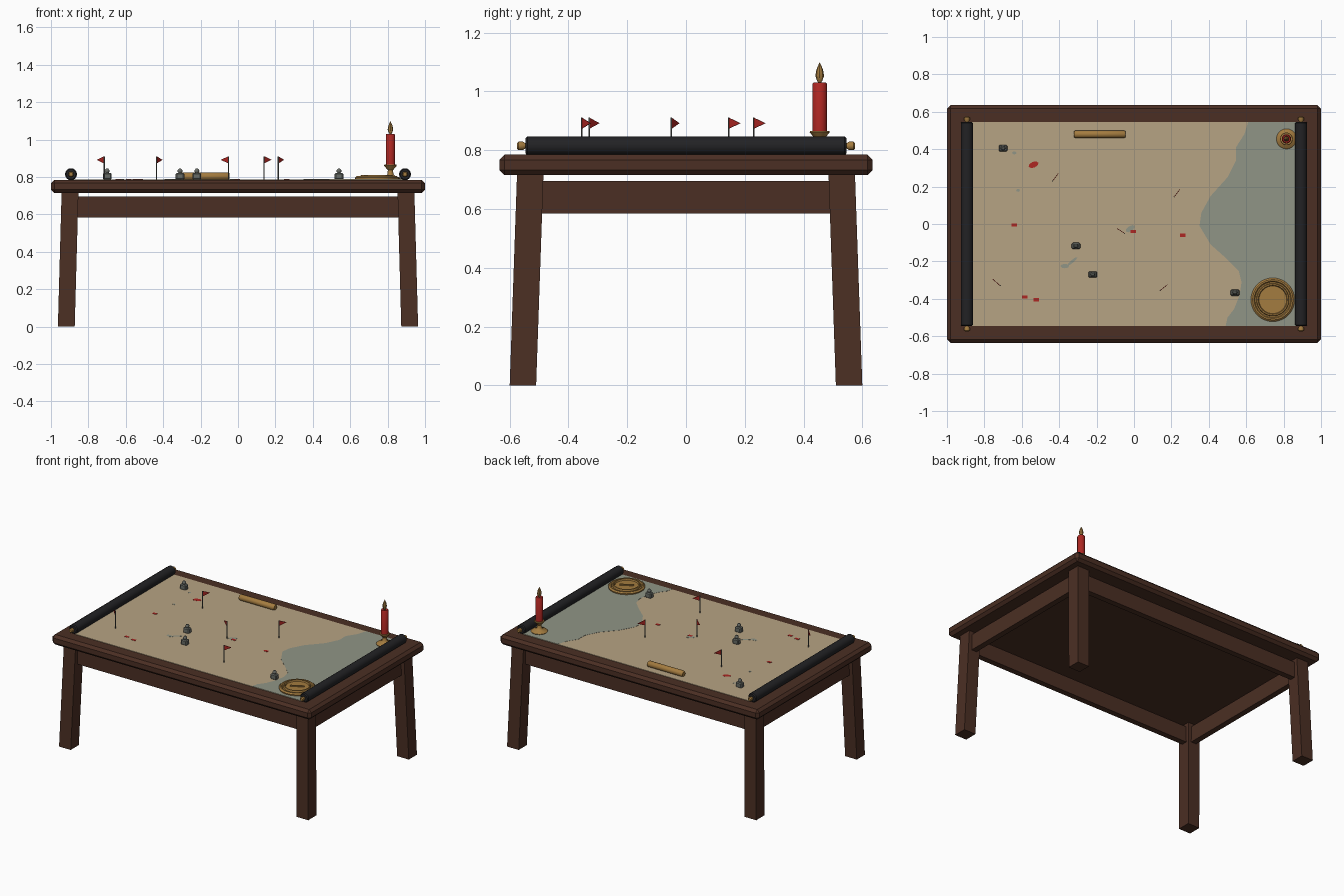
import bpy, bmesh, math
from mathutils import Vector, Matrix

old = bpy.data.objects.get("Cube")
if old:
    bpy.data.objects.remove(old)

TOP = 0.785          # height of the table surface
MAP_TOP = TOP + 0.003


def material(name, rgb):
    m = bpy.data.materials.new(name)
    m.use_nodes = True
    colour = (*rgb, 1)
    m.diffuse_color = colour
    bsdf = m.node_tree.nodes["Principled BSDF"]
    bsdf.inputs["Base Color"].default_value = colour
    bsdf.inputs["Roughness"].default_value = 0.8
    return m


WOOD = material("dark wood", (0.07, 0.028, 0.017))
PAPER = material("parchment", (0.47, 0.37, 0.23))
SEA = material("sea grey", (0.28, 0.30, 0.24))
BLACK = material("black leather", (0.016, 0.016, 0.018))
BRASS = material("brass", (0.37, 0.20, 0.05))
RED = material("red", (0.42, 0.02, 0.016))
PEWTER = material("pewter", (0.14, 0.15, 0.135))


def finish(name, bm, mat, smooth=False):
    bmesh.ops.recalc_face_normals(bm, faces=bm.faces)
    mesh = bpy.data.meshes.new(name)
    bm.to_mesh(mesh)
    bm.free()
    ob = bpy.data.objects.new(name, mesh)
    bpy.context.collection.objects.link(ob)
    mesh.materials.append(mat)
    if smooth:
        bpy.ops.object.select_all(action='DESELECT')
        ob.select_set(True)
        bpy.context.view_layer.objects.active = ob
        bpy.ops.object.shade_smooth_by_angle(angle=math.radians(40))
    return ob


def box(name, centre, size, mat, bevel=0, turn=0):
    bm = bmesh.new()
    bmesh.ops.create_cube(bm, size=1)
    bmesh.ops.scale(bm, vec=size, verts=bm.verts)
    if bevel:
        bmesh.ops.bevel(bm, geom=bm.edges[:], offset=bevel, segments=1, affect='EDGES')
    bmesh.ops.rotate(bm, matrix=Matrix.Rotation(turn, 3, 'Z'), verts=bm.verts)
    bmesh.ops.translate(bm, vec=centre, verts=bm.verts)
    return finish(name, bm, mat)


def lathe(name, origin, profile, mat, sides=24, axis='Z'):
    """Spin (radius, height) pairs around an axis and close the ends."""
    bm = bmesh.new()
    rings = []
    for r, h in profile:
        rings.append([bm.verts.new((r * math.cos(math.tau * i / sides),
                                    r * math.sin(math.tau * i / sides), h))
                      for i in range(sides)])
    for a, b in zip(rings, rings[1:]):
        for i in range(sides):
            j = (i + 1) % sides
            bm.faces.new((a[i], a[j], b[j], b[i]))
    bm.faces.new(rings[0])
    bm.faces.new(rings[-1])
    if axis != 'Z':
        about = 'Y' if axis == 'X' else 'X'
        bmesh.ops.rotate(bm, matrix=Matrix.Rotation(math.pi / 2, 3, about), verts=bm.verts)
    bmesh.ops.translate(bm, vec=origin, verts=bm.verts)
    return finish(name, bm, mat, smooth=True)


def plate(name, outline, z, thick, mat):
    bm = bmesh.new()
    face = bm.faces.new([bm.verts.new((x, y, z)) for x, y in outline])
    new = bmesh.ops.extrude_face_region(bm, geom=[face])["geom"]
    bmesh.ops.translate(bm, vec=(0, 0, thick),
                        verts=[v for v in new if isinstance(v, bmesh.types.BMVert)])
    return finish(name, bm, mat)


# Table top, aprons and splayed legs
box("table_top", (0, 0, 0.75), (2, 1.27, 0.07), WOOD, bevel=0.018)
for s, side in ((-1, "right"), (1, "left")):
    box(f"{side}_apron", (s * 0.9, 0, 0.64), (0.04, 1.0, 0.11), WOOD)
    for t, end in ((-1, "front"), (1, "back")):
        leg = box(f"{end}_{side}_leg", (s * 0.898, t * 0.53, 0.36), (0.09, 0.09, 0.72), WOOD)
        for v in leg.data.vertices:
            if v.co.z < 0.1:
                v.co += Vector((s * 0.02, t * 0.025, 0))
for t, end in ((-1, "front"), (1, "back")):
    box(f"{end}_apron", (0, t * 0.53, 0.64), (1.74, 0.04, 0.11), WOOD)

# Map sheet with sea and small lakes
box("map_sheet", (0, 0, TOP + 0.001), (1.76, 1.09, 0.004), PAPER)
coast = [(0.61, 0.545), (0.59, 0.48), (0.545, 0.41), (0.545, 0.34), (0.5, 0.25),
         (0.41, 0.15), (0.36, 0.06), (0.35, -0.01), (0.41, -0.11), (0.5, -0.19),
         (0.56, -0.25), (0.575, -0.31), (0.565, -0.38), (0.535, -0.455),
         (0.5, -0.5), (0.49, -0.545)]
plate("map_sea", coast + [(0.88, -0.545), (0.88, 0.545)], MAP_TOP, 0.001, SEA)


def blot(name, x, y, w, d, turn, mat):
    ring = [math.tau * i / 8 for i in range(8)]
    pts = [Vector((w * math.cos(a), d * math.sin(a))) for a in ring]
    pts = [Matrix.Rotation(turn, 2) @ p for p in pts]
    plate(name, [(x + p.x, y + p.y) for p in pts], MAP_TOP, 0.001, mat)


for x, y, w, d, turn in ((-0.64, 0.38, 0.012, 0.008, 0), (-0.62, 0.18, 0.01, 0.008, 0),
                         (-0.02, -0.025, 0.028, 0.014, 0.6), (-0.37, -0.225, 0.024, 0.012, 0),
                         (-0.33, -0.2, 0.035, 0.008, 0.7)):
    blot("map_lake", x, y, w, d, turn, SEA)

# Red marks painted on the map
blot("red_mark_large", -0.537, 0.317, 0.028, 0.016, 0.4, RED)
for x, y in ((-0.64, -0.005), (-0.005, -0.04), (0.26, -0.06), (-0.585, -0.39), (-0.522, -0.405)):
    box("red_mark", (x, y, MAP_TOP), (0.03, 0.018, 0.003), RED)

# Map rollers with brass end knobs
for s, side in ((-1, "right"), (1, "left")):
    at = (s * 0.893, 0, 0.815)
    lathe(f"{side}_roller", at, [(0.026, -0.546), (0.032, -0.54), (0.032, 0.54), (0.026, 0.546)],
          BLACK, 16, 'Y')
    lathe(f"{side}_roller_knobs", at, [(0.01, -0.575), (0.015, -0.57), (0.015, -0.555),
          (0.008, -0.545), (0.008, 0.545), (0.015, 0.555), (0.015, 0.57), (0.01, 0.575)],
          BRASS, 10, 'Y')

# Flag markers: pole position and pennant direction
for x, y, dx, dy in ((-0.715, -0.33, -0.04, 0.035), (-0.435, 0.23, 0.03, 0.04),
                     (-0.05, -0.05, -0.042, 0.027), (0.215, 0.145, 0.03, 0.04),
                     (0.14, -0.355, 0.038, 0.03)):
    lathe("flag_pole", (x, y, TOP), [(0.003, 0), (0.003, 0.126)], PEWTER, 6)
    bm = bmesh.new()
    across = Vector((-dy, dx, 0)).normalized() * 0.0015
    tri = [Vector((x, y, 0.911)), Vector((x + dx, y + dy, 0.892)), Vector((x, y, 0.873))]
    a, b = ([bm.verts.new(p + k * across) for p in tri] for k in (-1, 1))
    bm.faces.new(a)
    bm.faces.new(b)
    for i in range(3):
        j = (i + 1) % 3
        bm.faces.new((a[i], a[j], b[j], b[i]))
    finish("flag_pennant", bm, RED)

# Pewter game pieces
for x, y in ((-0.7, 0.405), (-0.31, -0.117), (-0.22, -0.27), (0.54, -0.367)):
    box("piece_body", (x, y, TOP + 0.019), (0.046, 0.034, 0.038), PEWTER, bevel=0.006)
    lathe("piece_head", (x, y, TOP + 0.036),
          [(0.008, 0), (0.013, 0.008), (0.013, 0.015), (0.006, 0.024)], PEWTER, 8)

# Brass tube lying on the map
lathe("brass_tube", (-0.183, 0.48, TOP + 0.019),
      [(0.016, -0.137), (0.021, -0.13), (0.021, 0.13), (0.016, 0.137)], BRASS, 12, 'X')

# Compass with raised rim and needle
lathe("compass_case", (0.742, -0.405, TOP),
      [(0.115, 0), (0.117, 0.012), (0.108, 0.02), (0.1, 0.02), (0.095, 0.014),
       (0.088, 0.014), (0.085, 0.026), (0.078, 0.026), (0.074, 0.017), (0.01, 0.017)], BRASS, 32)
box("compass_needle", (0.742, -0.405, TOP + 0.02), (0.09, 0.012, 0.007), BRASS, turn=0.5)

# Candle, holder and flame
spot = (0.815, 0.455, TOP)
lathe("candle_holder", spot,
      [(0.05, 0), (0.054, 0.008), (0.048, 0.014), (0.028, 0.018), (0.016, 0.03),
       (0.014, 0.052), (0.024, 0.064), (0.034, 0.076), (0.032, 0.081), (0.01, 0.081)], BRASS, 20)
lathe("candle", spot, [(0.025, 0.08), (0.025, 0.24), (0.021, 0.246), (0.005, 0.243)], RED, 16)
lathe("candle_flame", spot,
      [(0.004, 0.243), (0.009, 0.252), (0.015, 0.268), (0.011, 0.29), (0.001, 0.313)], BRASS, 8)
